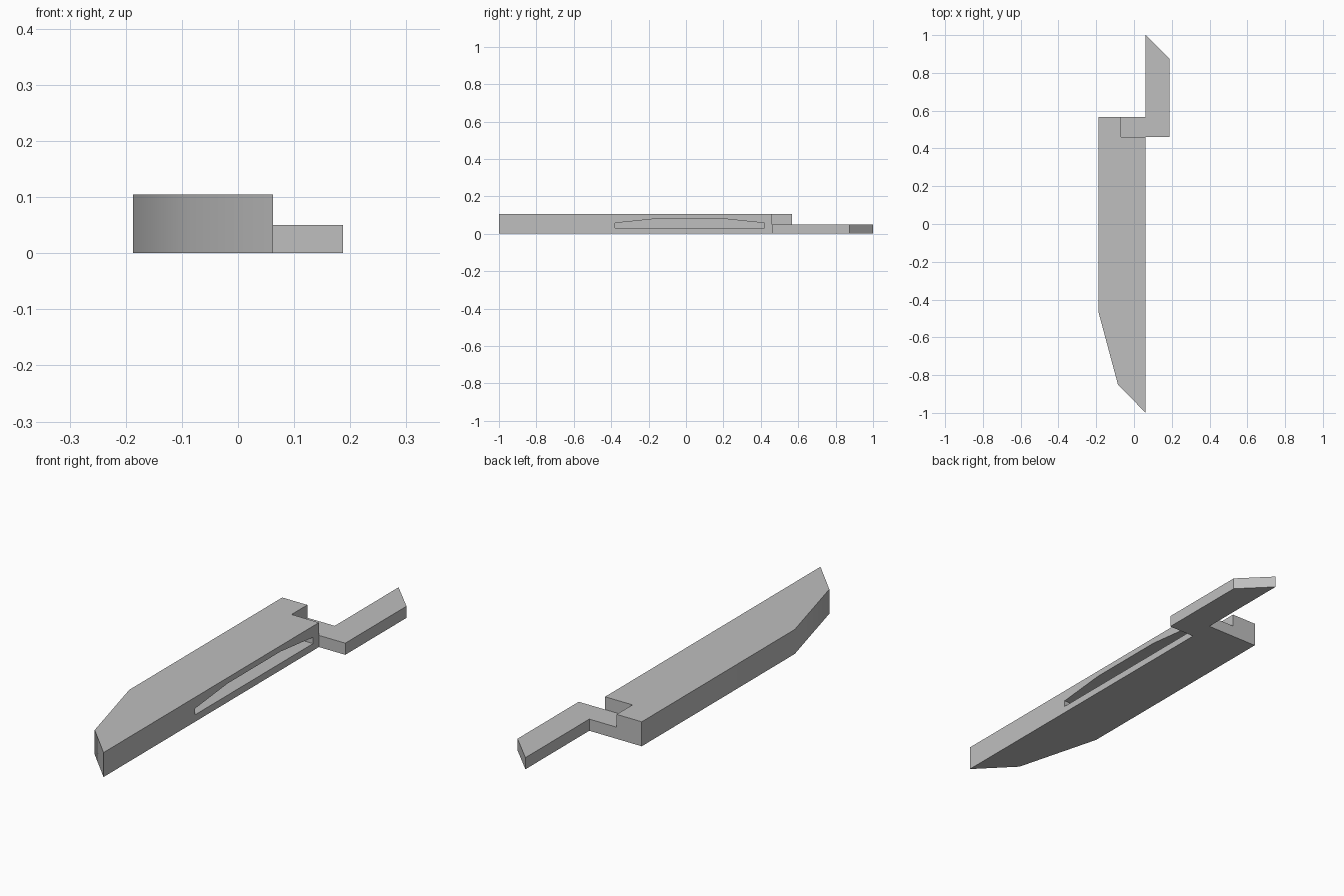
import bpy, bmesh, math
from mathutils import Vector

cube = bpy.data.objects.get("Cube")
if cube:
    bpy.data.objects.remove(cube, do_unlink=True)

GREY = (0.52, 0.52, 0.52, 1)
grey = bpy.data.materials.new("plain grey")
grey.use_nodes = True
grey.diffuse_color = GREY
grey.node_tree.nodes["Principled BSDF"].inputs["Base Color"].default_value = GREY


def prism(name, points, direction):
    """Extrude a flat outline along a direction into a closed solid."""
    bm = bmesh.new()
    face = bm.faces.new([bm.verts.new(p) for p in points])
    cap = bmesh.ops.extrude_face_region(bm, geom=[face], use_keep_orig=True)["geom"]
    moved = [v for v in cap if isinstance(v, bmesh.types.BMVert)]
    bmesh.ops.translate(bm, vec=Vector(direction), verts=moved)
    bmesh.ops.recalc_face_normals(bm, faces=bm.faces)
    mesh = bpy.data.meshes.new(name)
    bm.to_mesh(mesh)
    bm.free()
    mesh.materials.append(grey)
    obj = bpy.data.objects.new(name, mesh)
    bpy.context.collection.objects.link(obj)
    return obj


def activate(obj):
    bpy.ops.object.select_all(action="DESELECT")
    obj.select_set(True)
    bpy.context.view_layer.objects.active = obj


HALF, INNER, STEP = 0.187, 0.062, -0.068     # key x positions
SHOULDER, BACK = 0.46, 0.567                 # key y positions
HEIGHT, ARM_HEIGHT = 0.105, 0.05

# Main body: long bar with a tapered nose and a notched rear corner
body_outline = [(-HALF, BACK), (-HALF, -0.47), (-0.085, -0.85), (INNER, -1),
                (INNER, SHOULDER), (STEP, SHOULDER), (STEP, BACK)]
body = prism("body", [(x, y, 0) for x, y in body_outline], (0, 0, HEIGHT))

# Shallow-arched slot cut into the straight side
slot_outline = [(-0.38, 0.03), (0.42, 0.03), (0.42, 0.057),
                (0.2, 0.08), (-0.16, 0.08), (-0.38, 0.057)]
cutter = prism("slot_cutter", [(0.1, y, z) for y, z in slot_outline],
               (STEP - 0.1, 0, 0))
cutter.hide_render = True
cut = body.modifiers.new("slot", "BOOLEAN")
cut.operation = "DIFFERENCE"
cut.solver = "EXACT"
cut.object = cutter
activate(body)
bpy.ops.object.modifier_apply(modifier=cut.name)
bpy.data.objects.remove(cutter, do_unlink=True)

# Low cranked arm reaching out and back, with a mitred tip
arm_outline = [(STEP, SHOULDER), (HALF, SHOULDER), (HALF, 0.875),
               (INNER, 1), (INNER, BACK), (STEP, BACK)]
arm = prism("rear_arm", [(x, y, 0) for x, y in arm_outline], (0, 0, ARM_HEIGHT))

# Soften only the gentle bends of the nose
activate(body)
bpy.ops.object.shade_smooth_by_angle(angle=math.radians(35))
